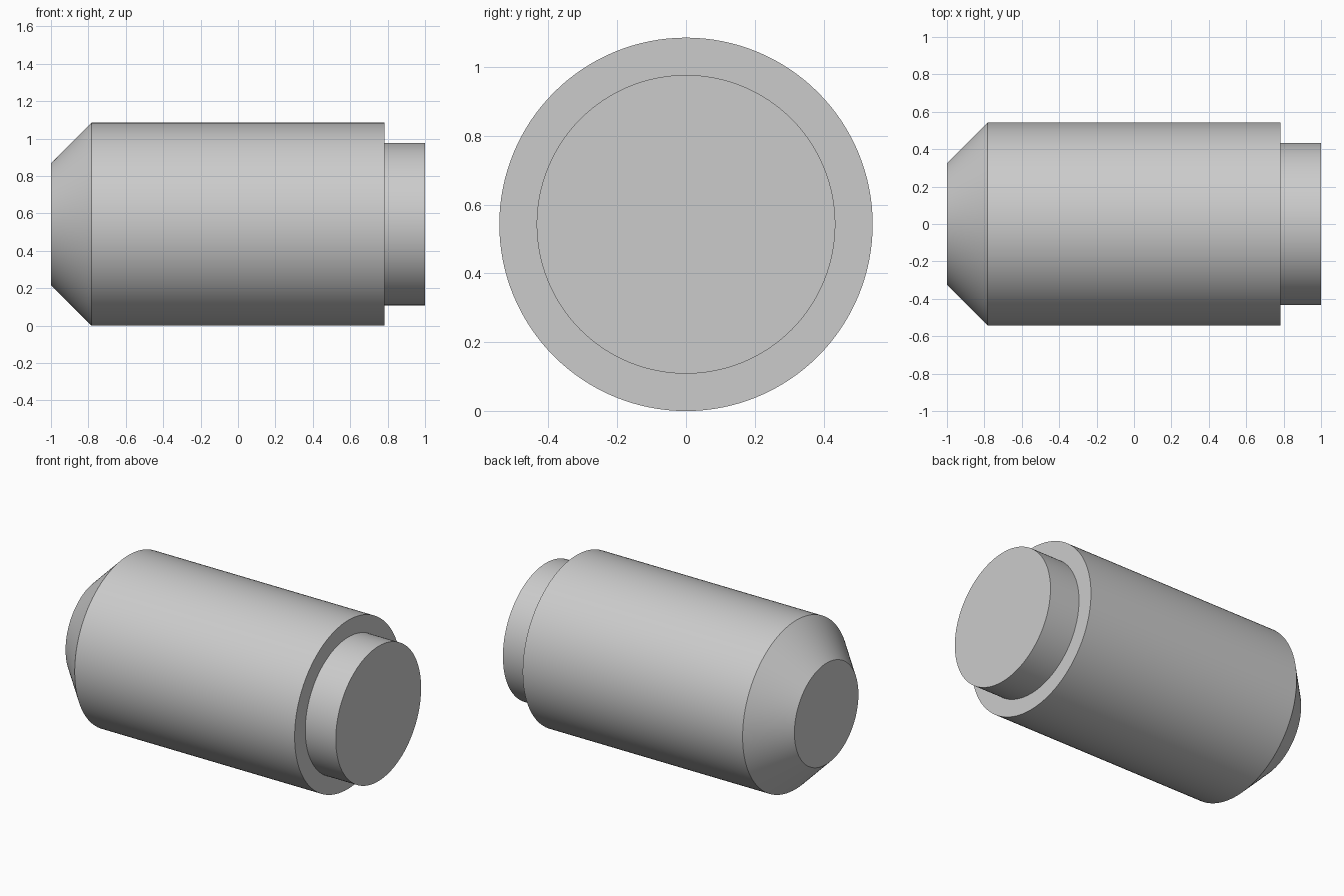
import bpy
import bmesh
import math
from mathutils import Matrix

cube = bpy.data.objects.get("Cube")
if cube:
    bpy.data.objects.remove(cube, do_unlink=True)

BODY_R, BOSS_R, NOSE_R = 0.5425, 0.434, 0.3255
SHOULDER = 0.783
SEGMENTS = 128

grey = bpy.data.materials.new("plain grey")
grey.use_nodes = True
colour = (0.6, 0.6, 0.6, 1)
grey.diffuse_color = colour
grey.node_tree.nodes["Principled BSDF"].inputs["Base Color"].default_value = colour


def revolve(name, profile):
    """Spin (x, radius) points about the long axis and cap both ends."""
    bm = bmesh.new()
    rings = []
    for x, r in profile:
        ring = bmesh.ops.create_circle(
            bm, segments=SEGMENTS, radius=r,
            matrix=Matrix.Translation((x, 0, BODY_R)) @ Matrix.Rotation(math.pi / 2, 4, "Y"))
        rings.append(ring["verts"])
    for a, b in zip(rings, rings[1:]):
        for i in range(SEGMENTS):
            j = (i + 1) % SEGMENTS
            bm.faces.new((a[i], a[j], b[j], b[i]))
    bm.faces.new(rings[0])
    bm.faces.new(rings[-1])
    bmesh.ops.recalc_face_normals(bm, faces=bm.faces)
    mesh = bpy.data.meshes.new(name)
    bm.to_mesh(mesh)
    bm.free()
    mesh.materials.append(grey)
    obj = bpy.data.objects.new(name, mesh)
    bpy.context.collection.objects.link(obj)
    bpy.ops.object.select_all(action="DESELECT")
    obj.select_set(True)
    bpy.context.view_layer.objects.active = obj
    bpy.ops.object.shade_smooth_by_angle(angle=math.radians(30))
    return obj


# One turned pin: chamfered nose, main barrel, stepped end boss
revolve("turned_pin", [
    (-1, NOSE_R), (-SHOULDER, BODY_R), (SHOULDER, BODY_R),
    (SHOULDER, BOSS_R), (1, BOSS_R)])
